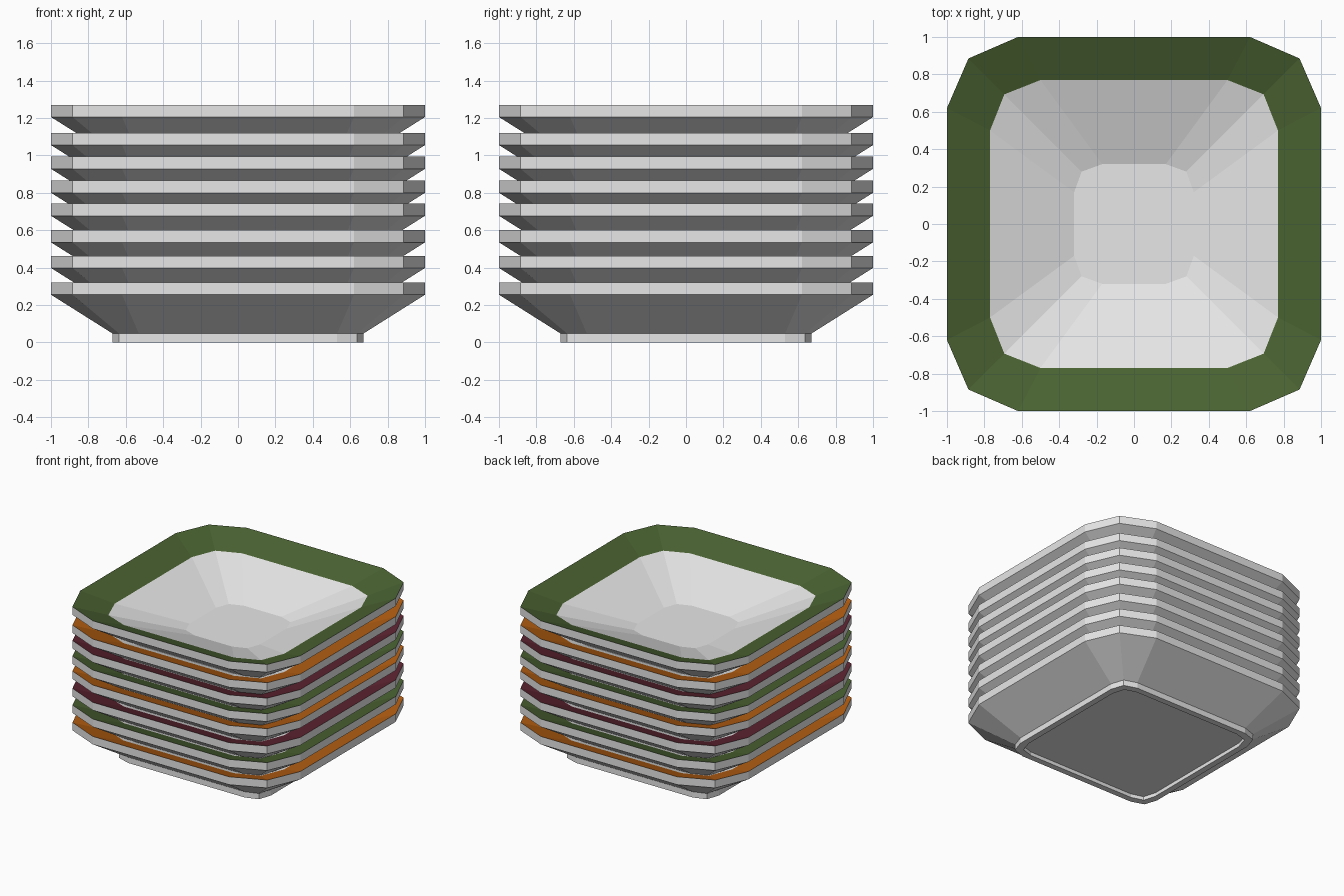
import bpy, bmesh

if "Cube" in bpy.data.objects:
    bpy.data.objects.remove(bpy.data.objects["Cube"])


def material(name, rgb):
    m = bpy.data.materials.new(name)
    m.diffuse_color = (*rgb, 1)
    m.use_nodes = True
    m.node_tree.nodes["Principled BSDF"].inputs["Base Color"].default_value = m.diffuse_color
    return m


white = material("white glaze", (0.8, 0.8, 0.8))
orange = material("orange glaze", (0.48, 0.12, 0.006))
green = material("green glaze", (0.068, 0.122, 0.031))
maroon = material("maroon glaze", (0.115, 0.018, 0.032))

# Profile rings: half width, half straight side, corner point, height
RINGS = [
    (0.62, 0.49, 0.59, 0.03),     # recess under the foot
    (0.62, 0.49, 0.59, 0.0),
    (0.67, 0.53, 0.635, 0.0),     # foot
    (0.67, 0.53, 0.635, 0.047),
    (1.0, 0.62, 0.885, 0.255),    # flared underside
    (1.0, 0.62, 0.885, 0.32),     # rim
    (0.77, 0.50, 0.693, 0.23),    # inner edge of the coloured band
    (0.32, 0.17, 0.28, 0.06),     # floor of the bowl
]
BAND = 5                          # the band starts at this ring


def ring_points(half, side, corner):
    """Square with bevelled two-segment corners, 12 points."""
    pts = []
    x, y = 1, 0
    for _ in range(4):
        for u, v in ((half, -side), (half, side), (corner, corner)):
            pts.append((u * x - v * y, u * y + v * x))
        x, y = -y, x
    return pts


def plate(name, z0, band_material):
    bm = bmesh.new()
    rings = [[bm.verts.new((x, y, z + z0)) for x, y in ring_points(h, s, c)]
             for h, s, c, z in RINGS]
    for k, (a, b) in enumerate(zip(rings, rings[1:])):
        for i in range(12):
            j = (i + 1) % 12
            f = bm.faces.new((a[i], a[j], b[j], b[i]))
            f.material_index = 1 if k == BAND else 0
    bm.faces.new(rings[0][::-1])
    bm.faces.new(rings[-1])
    bmesh.ops.recalc_face_normals(bm, faces=bm.faces)
    me = bpy.data.meshes.new(name)
    bm.to_mesh(me)
    bm.free()
    me.materials.append(white)
    me.materials.append(band_material)
    bpy.context.collection.objects.link(bpy.data.objects.new(name, me))


# Stack of eight plates, slightly uneven, band colours repeating
rim_tops = (0.32, 0.463, 0.60, 0.742, 0.865, 0.993, 1.12, 1.27)
for n, top in enumerate(rim_tops):
    plate(f"plate_{n + 1}", top - 0.32, (orange, green, maroon)[n % 3])
